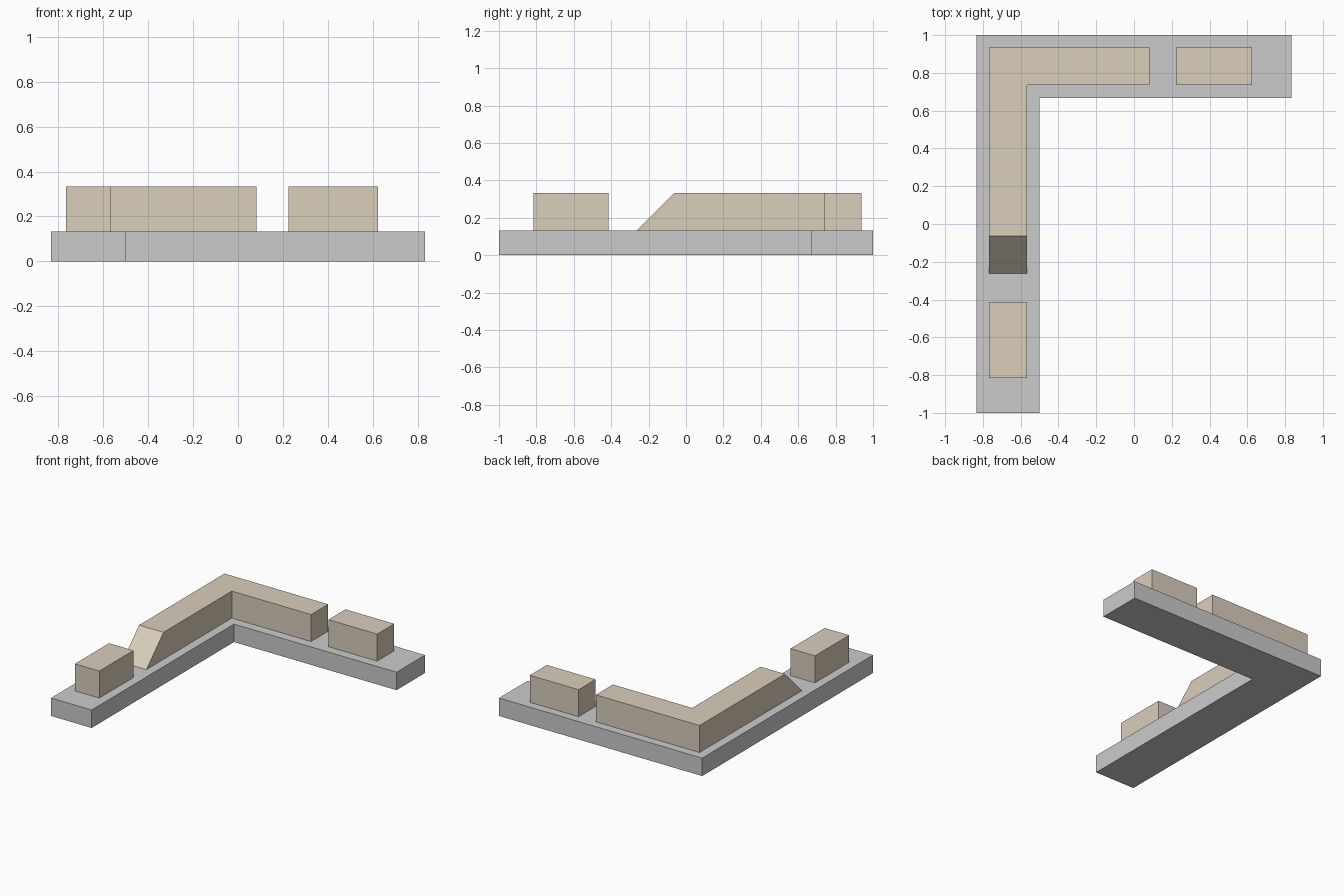
import bpy, bmesh

if "Cube" in bpy.data.objects:
    bpy.data.objects.remove(bpy.data.objects["Cube"])

BASE_TOP, WALL_TOP = 0.133, 0.333

stone = bpy.data.materials.new("tan_stone")
stone.diffuse_color = (0.70, 0.62, 0.50, 1)
stone.use_nodes = True
stone.node_tree.nodes["Principled BSDF"].inputs["Base Color"].default_value = stone.diffuse_color


def prism(name, outline, z0, z1, mat=None, edit=None):
    """Extrude a plan outline from z0 to z1, with an optional vertex edit."""
    bm = bmesh.new()
    face = bm.faces.new([bm.verts.new((x, y, z0)) for x, y in outline])
    top = bmesh.ops.extrude_face_region(bm, geom=[face], use_keep_orig=True)["geom"]
    for v in top:
        if isinstance(v, bmesh.types.BMVert):
            v.co.z = z1
            if edit:
                edit(v)
    bmesh.ops.recalc_face_normals(bm, faces=bm.faces)
    mesh = bpy.data.meshes.new(name)
    bm.to_mesh(mesh)
    bm.free()
    obj = bpy.data.objects.new(name, mesh)
    bpy.context.collection.objects.link(obj)
    if mat:
        mesh.materials.append(mat)
    return obj


def l_outline(x0, x1, x2, y0, y1, y2):
    """L plan: leg x0-x1 down to y0, arm y1-y2 out to x2."""
    return [(x0, y0), (x1, y0), (x1, y1), (x2, y1), (x2, y2), (x0, y2)]


def rect(x0, x1, y0, y1):
    return [(x0, y0), (x1, y0), (x1, y1), (x0, y1)]


def slope_end(v):
    if v.co.y < 0:
        v.co.y += WALL_TOP - BASE_TOP


# L-shaped base slab
prism("base_slab", l_outline(-0.833, -0.5, 0.833, -1, 0.667, 1), 0, BASE_TOP)

# Corner wall with a 45 degree ramp at its front end
prism("corner_wall", l_outline(-0.767, -0.567, 0.083, -0.263, 0.737, 0.937),
      BASE_TOP, WALL_TOP, stone, slope_end)

# Free-standing blocks at the ends of the L
prism("back_block", rect(0.225, 0.625, 0.737, 0.937), BASE_TOP, WALL_TOP, stone)
prism("front_block", rect(-0.767, -0.567, -0.815, -0.415), BASE_TOP, WALL_TOP, stone)
